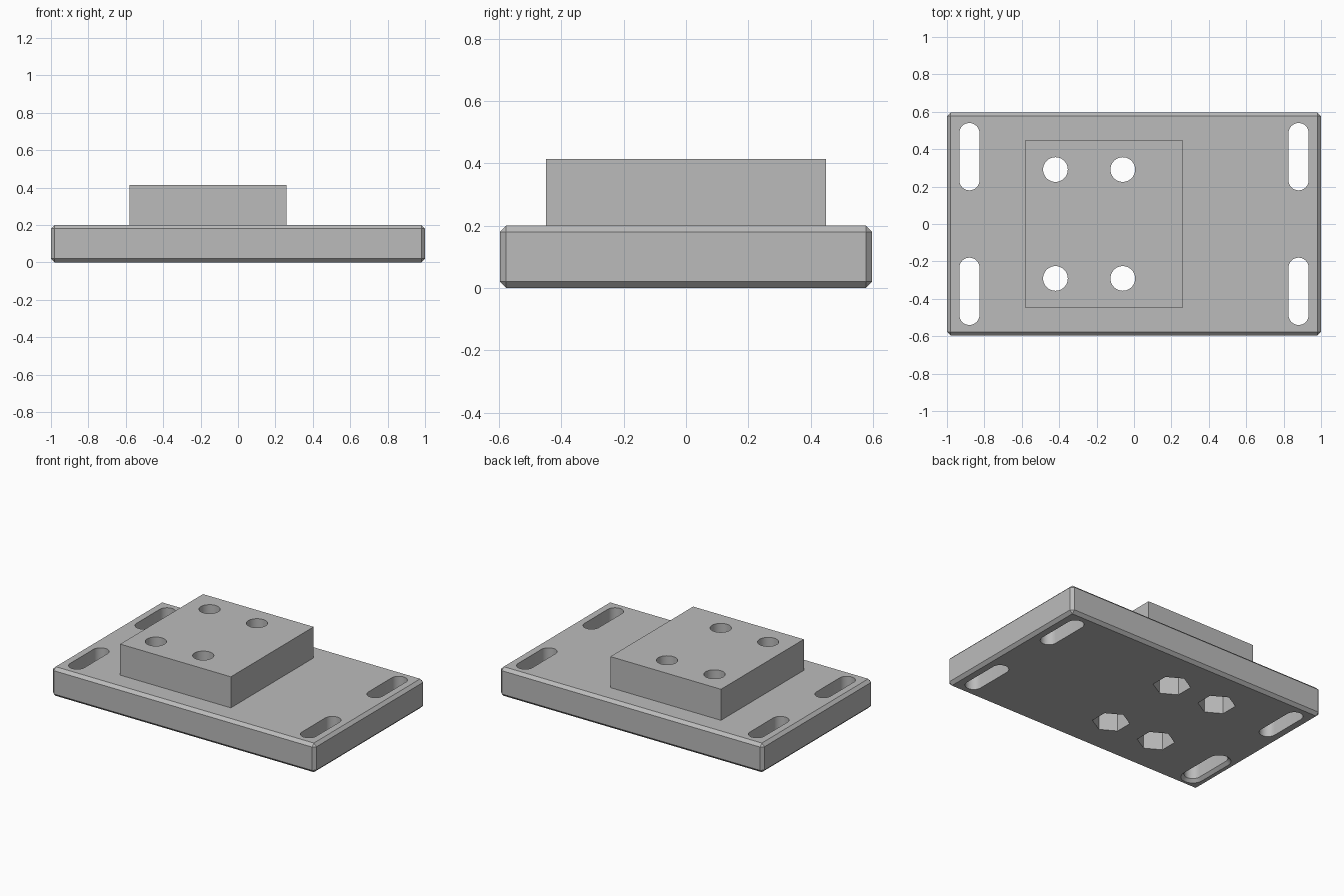
import bpy
import bmesh
from math import cos, sin, pi, radians

cube = bpy.data.objects.get("Cube")
if cube:
    bpy.data.objects.remove(cube, do_unlink=True)

grey = bpy.data.materials.new("machined_grey")
grey.use_nodes = True
colour = (0.5, 0.5, 0.5, 1)
grey.diffuse_color = colour
grey.node_tree.nodes["Principled BSDF"].inputs["Base Color"].default_value = colour

PLATE_TOP, BLOCK_TOP, CHAMFER = 0.2, 0.413, 0.02


def make_object(name, bm):
    bmesh.ops.recalc_face_normals(bm, faces=bm.faces)
    mesh = bpy.data.meshes.new(name)
    bm.to_mesh(mesh)
    bm.free()
    mesh.materials.append(grey)
    obj = bpy.data.objects.new(name, mesh)
    bpy.context.collection.objects.link(obj)
    return obj


def loft(name, low, high, z0, z1):
    """Solid between two outlines with equal point counts."""
    bm = bmesh.new()
    a = [bm.verts.new((x, y, z0)) for x, y in low]
    b = [bm.verts.new((x, y, z1)) for x, y in high]
    bm.faces.new(a)
    bm.faces.new(b)
    for i in range(len(a)):
        j = (i + 1) % len(a)
        bm.faces.new((a[i], a[j], b[j], b[i]))
    return make_object(name, bm)


def ring(cx, cy, r, sides, turn=0.0):
    return [(cx + r * cos(turn + 2 * pi * i / sides),
             cy + r * sin(turn + 2 * pi * i / sides)) for i in range(sides)]


def slot(cx, cy, r, half, steps=16):
    """Outline with two round ends, long in y."""
    pts = []
    for start, sign in ((0, 1), (pi, -1)):
        for i in range(steps + 1):
            a = start + pi * i / steps
            pts.append((cx + r * cos(a), cy + sign * half + r * sin(a)))
    return pts


def box(name, x0, x1, half_y, z0, z1):
    pts = [(x0, -half_y), (x1, -half_y), (x1, half_y), (x0, half_y)]
    return loft(name, pts, pts, z0, z1)


def boolean(target, other, operation):
    other.hide_render = True
    mod = target.modifiers.new(operation.lower(), "BOOLEAN")
    mod.object, mod.operation, mod.solver = other, operation, "EXACT"


# Base plate with all edges chamfered
plate = box("mounting_plate", -1, 1, 0.597, 0, PLATE_TOP)
bevel = plate.modifiers.new("chamfer", "BEVEL")
bevel.width, bevel.segments = CHAMFER, 1

# Raised block, sunk a little into the plate before merging
helpers = [box("raised_block", -0.58, 0.26, 0.449, 0.1, BLOCK_TOP)]
boolean(plate, helpers[0], "UNION")

cutters = []
for side in (-1, 1):
    # Adjustment slots near both ends
    for x in (-0.88, 0.88):
        outline = slot(x, side * 0.36, 0.054, 0.126)
        cutters.append(loft("slot_cutter", outline, outline, -0.1, 0.3))
    # Bolt holes, with hexagonal nut pockets from below
    for x in (-0.42, -0.06):
        outline = ring(x, side * 0.291, 0.066, 48)
        cutters.append(loft("bolt_hole_cutter", outline, outline, -0.1, 0.6))
        outline = ring(x, side * 0.291, 0.117, 6, pi / 2)
        cutters.append(loft("nut_pocket_cutter", outline, outline, -0.1, PLATE_TOP))

# One slot has a chamfered lower rim
wide = slot(-0.88, -0.36, 0.054 + 2 * CHAMFER, 0.126)
narrow = slot(-0.88, -0.36, 0.054, 0.126)
cutters.append(loft("slot_rim_cutter", wide, narrow, -CHAMFER, CHAMFER))

for cutter in cutters:
    boolean(plate, cutter, "DIFFERENCE")

# Bake the cuts and drop the helpers
bpy.context.view_layer.update()
graph = bpy.context.evaluated_depsgraph_get()
baked = bpy.data.meshes.new_from_object(plate.evaluated_get(graph))
plate.modifiers.clear()
plate.data = baked
for obj in helpers + cutters:
    bpy.data.objects.remove(obj, do_unlink=True)
baked.materials.clear()
baked.materials.append(grey)
baked.polygons.foreach_set("material_index", [0] * len(baked.polygons))

bpy.ops.object.select_all(action="DESELECT")
plate.select_set(True)
bpy.context.view_layer.objects.active = plate
bpy.ops.object.shade_smooth_by_angle(angle=radians(30))
